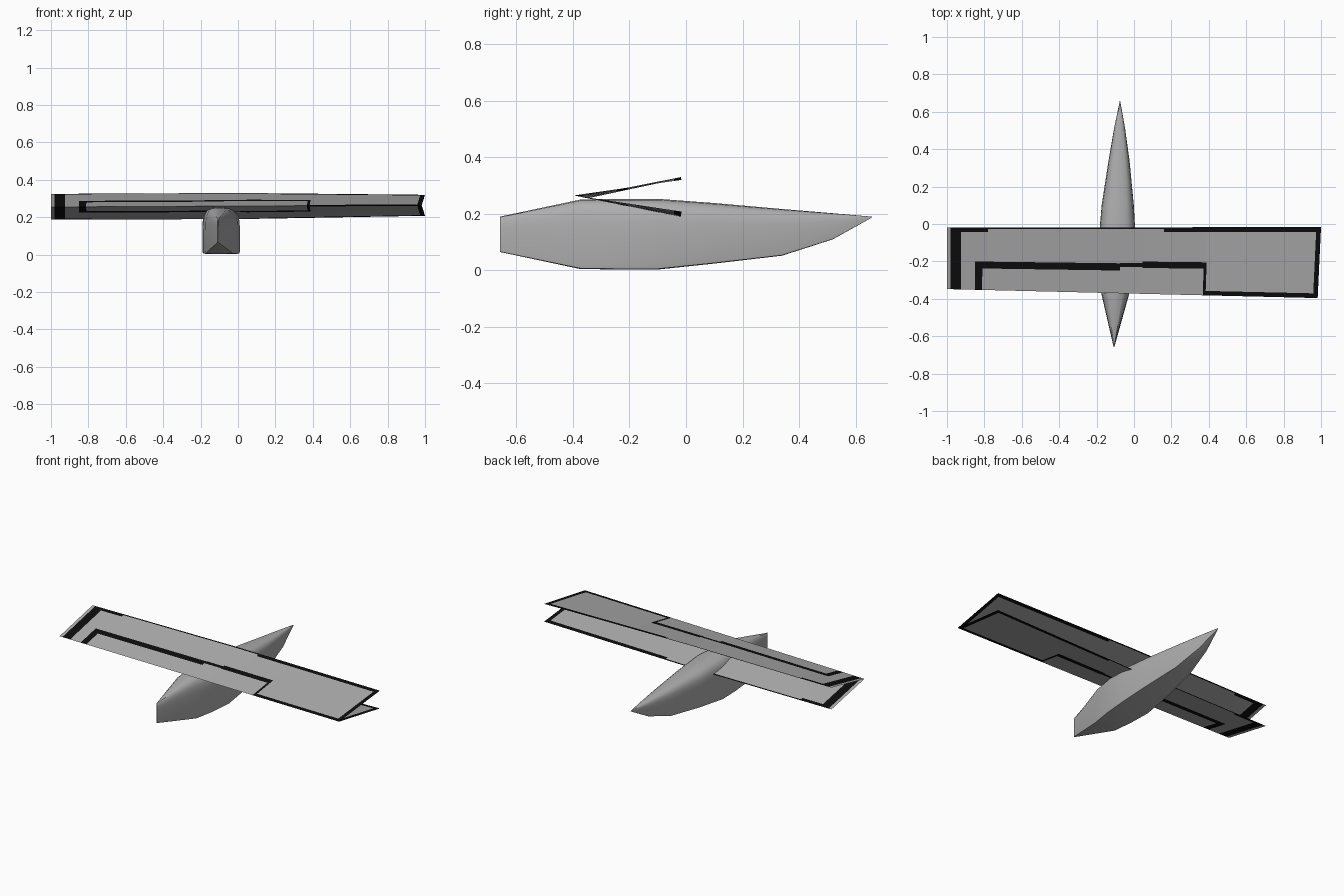
import bpy, math

if "Cube" in bpy.data.objects:
    bpy.data.objects.remove(bpy.data.objects["Cube"])


def material(name, rgb):
    m = bpy.data.materials.new(name)
    m.diffuse_color = (*rgb, 1)
    m.use_nodes = True
    m.node_tree.nodes["Principled BSDF"].inputs["Base Color"].default_value = m.diffuse_color
    return m


GREY = material("light grey", (0.42, 0.42, 0.42))
BLACK = material("black", (0.004, 0.004, 0.004))


def make(name, verts, faces, mats):
    me = bpy.data.meshes.new(name)
    me.from_pydata(verts, [], faces)
    for m in mats:
        me.materials.append(m)
    ob = bpy.data.objects.new(name, me)
    bpy.context.collection.objects.link(ob)
    return ob


# Fuselage: flat-bottomed, round-topped sections lofted from a knife-edge nose to a pointed tail
half = [(0, 0), (0.5, 0), (0.97, 0.01), (1, 0.06), (1, 0.5), (0.99, 0.68),
        (0.93, 0.82), (0.8, 0.92), (0.55, 0.985), (0, 1)]
profile = half + [(-a, b) for a, b in half[-2:0:-1]]
# y, centre x, half width, bottom z, top z
sections = [(-0.658, -0.107, 0.002, 0.065, 0.19), (-0.375, -0.1, 0.074, 0.005, 0.25),
            (-0.24, -0.094, 0.092, 0.003, 0.253), (-0.1, -0.09, 0.1, 0.003, 0.253),
            (0.1, -0.087, 0.086, 0.024, 0.238), (0.34, -0.08, 0.056, 0.052, 0.217),
            (0.52, -0.077, 0.028, 0.11, 0.202), (0.658, -0.075, 0.001, 0.187, 0.19)]
n = len(profile)
verts = [(cx + a * w, y, zb + b * (zt - zb)) for y, cx, w, zb, zt in sections for a, b in profile]
faces = [(i * n + j, i * n + (j + 1) % n, (i + 1) * n + (j + 1) % n, (i + 1) * n + j)
         for i in range(len(sections) - 1) for j in range(n)]
faces += [tuple(range(n))[::-1], tuple(range((len(sections) - 1) * n, len(sections) * n))]
body = make("fuselage", verts, faces, [GREY])
bpy.context.view_layer.objects.active = body
body.select_set(True)
bpy.ops.object.mode_set(mode='EDIT')
bpy.ops.mesh.select_all(action='SELECT')
bpy.ops.mesh.normals_make_consistent(inside=False)
bpy.ops.object.mode_set(mode='OBJECT')
bpy.ops.object.shade_smooth_by_angle(angle=math.radians(35))

# Black stripes on the wing: x range, then chord range (0 = leading, 1 = trailing edge)
stripes = [(-0.98, -0.925, 0, 1), (-0.925, -0.78, 0.93, 1), (-0.78, 0.16, 0.975, 1),
           (0.16, 1, 0.93, 1), (0.975, 1, 0, 1), (0.38, 1, 0, 0.065),
           (0.38, 0.395, 0, 0.485), (-0.85, -0.81, 0, 0.455), (-0.81, -0.07, 0.345, 0.455),
           (-0.07, 0.05, 0.4, 0.46), (0.05, 0.395, 0.39, 0.485)]
us = sorted({-1.0, 0.0, 1.0} | {s for r in stripes for s in r[:2]})
vs = sorted({0.0, 1.0} | {s for r in stripes for s in r[2:]})


def wing(name, left, mid, right, up):
    """One wing sheet; left, mid, right are the trailing edge heights."""
    pts = []
    for u in us:
        t = (u + 1) / 2
        y0, y1 = -0.348 - 0.048 * t, -0.02 + 0.004 * t
        z0 = 0.255 + 0.01 * t
        z1 = left + (mid - left) * (u + 1) if u < 0 else mid + (right - mid) * u
        pts += [(u - 0.018 * t * (1 - v), y0 + (y1 - y0) * v, z0 + (z1 - z0) * v) for v in vs]
    k = len(vs)
    quads, black = [], []
    for i in range(len(us) - 1):
        for j in range(k - 1):
            q = (i * k + j, (i + 1) * k + j, (i + 1) * k + j + 1, i * k + j + 1)
            quads.append(q if up else q[::-1])
            cu, cv = (us[i] + us[i + 1]) / 2, (vs[j] + vs[j + 1]) / 2
            black.append(any(a < cu < b and c < cv < d for a, b, c, d in stripes))
    ob = make(name, pts, quads, [GREY, BLACK])
    for p, b in zip(ob.data.polygons, black):
        p.material_index = int(b)


wing("upper_wing", 0.325, 0.33, 0.32, True)
wing("lower_wing", 0.188, 0.19, 0.208, False)
